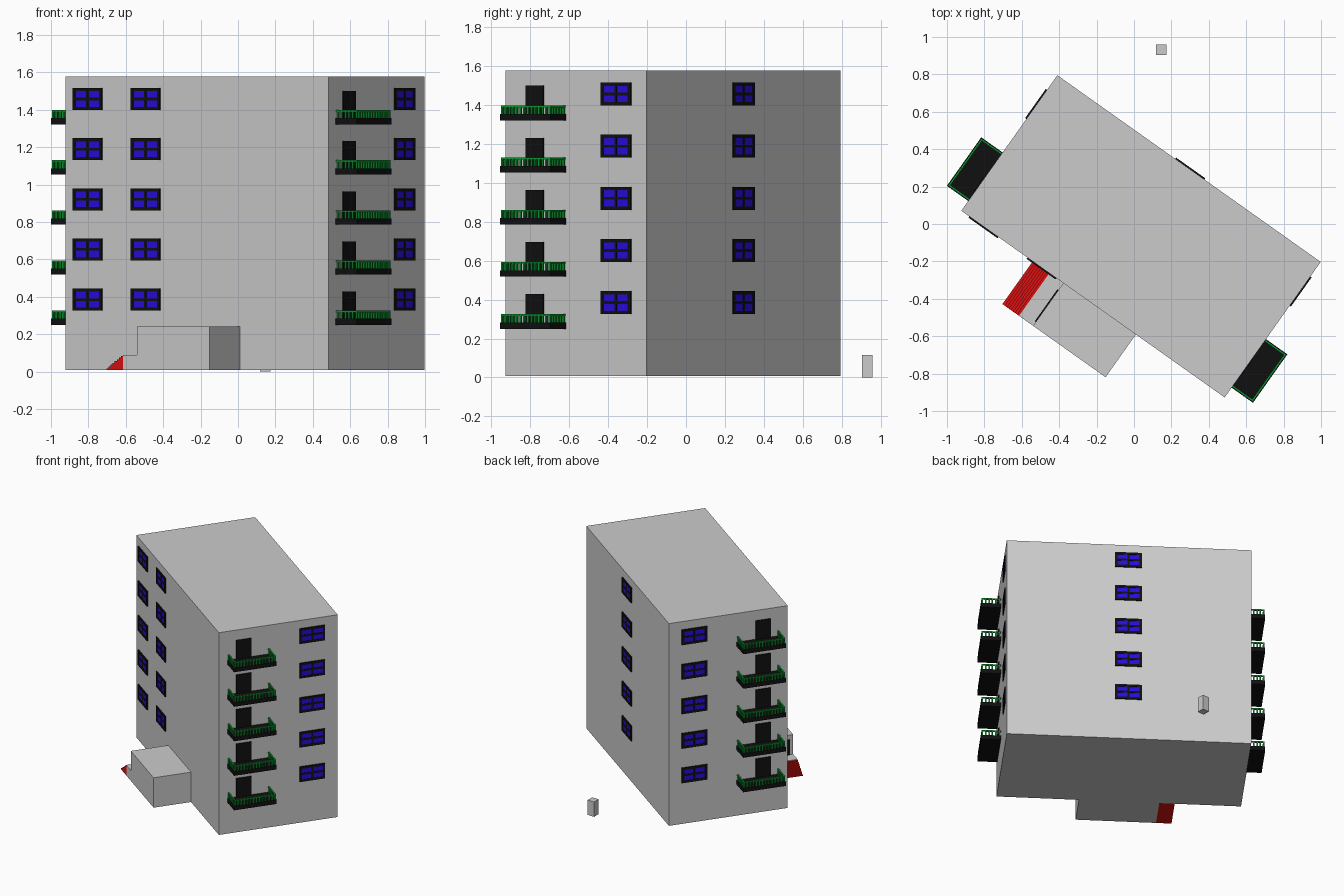
import bpy, bmesh, math
from mathutils import Matrix, Vector

if "Cube" in bpy.data.objects:
    bpy.data.objects.remove(bpy.data.objects["Cube"])

def material(name, rgb):
    m = bpy.data.materials.new(name)
    m.diffuse_color = (*rgb, 1)
    m.use_nodes = True
    m.node_tree.nodes["Principled BSDF"].inputs["Base Color"].default_value = m.diffuse_color
    return m

GREY = material("wall grey", (0.60, 0.60, 0.60))
BLACK = material("frame black", (0.005, 0.005, 0.005))
BLUE = material("glass blue", (0.02, 0.004, 0.72))
GREEN = material("railing green", (0.004, 0.32, 0.03))
RED = material("stair red", (0.72, 0.005, 0.005))

# Building frame: x along the long side, y across the depth
L, W = 0.863, 0.444
BASE, TOP = 0.008, 1.578
FLOOR, FLOORS = 0.268, 5
HOUSE = Matrix.Translation((0.0375, -0.066, 0)) @ Matrix.Rotation(math.radians(-35.33), 4, 'Z')

def box_mesh(name, boxes, mats):
    """Mesh from boxes (x0, x1, y0, y1, z0, z1, material slot)."""
    bm = bmesh.new()
    for x0, x1, y0, y1, z0, z1, slot in boxes:
        mat = Matrix.Translation(((x0 + x1) / 2, (y0 + y1) / 2, (z0 + z1) / 2)) \
            @ Matrix.Diagonal((x1 - x0, y1 - y0, z1 - z0, 1))
        verts = bmesh.ops.create_cube(bm, size=1, matrix=mat)["verts"]
        for f in {f for v in verts for f in v.link_faces}:
            f.material_index = slot
    me = bpy.data.meshes.new(name)
    bm.to_mesh(me)
    bm.free()
    for m in mats:
        me.materials.append(m)
    return me

def place(name, mesh, matrix=HOUSE):
    ob = bpy.data.objects.new(name, mesh)
    bpy.context.collection.objects.link(ob)
    ob.matrix_world = matrix
    return ob

def on_wall(x, y, z, turn):
    """Parts face -y; turn them to the wall they hang on."""
    return HOUSE @ Matrix.Translation((x, y, z)) @ Matrix.Rotation(math.radians(turn), 4, 'Z')

# Main block
place("main_block", box_mesh("main_block", [(-L, L, -W, W, BASE, TOP, 0)], [GREY]))

# Window: black frame bars over a blue pane, origin at centre
w, h, b, c = 0.095, 0.059, 0.017, 0.007
window = box_mesh("window", [
    (-w + b, w - b, -0.004, 0, -h + b, h - b, 1),
    (-w, -w + b, -0.008, 0, -h, h, 0), (w - b, w, -0.008, 0, -h, h, 0),
    (-w + b, w - b, -0.008, 0, -h, -h + b, 0), (-w + b, w - b, -0.008, 0, h - b, h, 0),
    (-c, c, -0.007, 0, -h + b, h - b, 0),
    (-w + b, w - b, -0.007, 0, -c, c, 0)], [BLACK, BLUE])

# Balcony door
door = box_mesh("balcony_door", [(-0.056, 0.056, -0.007, 0, 0, 0.145, 0)], [BLACK])

# Balcony: black slab, green balusters and top rail
hw, depth, slab, rail = 0.159, 0.14, 0.033, 0.076
t, e = 0.010, 0.004
front, side = -depth + e, hw - e
parts = [(-hw, hw, -depth, 0, 0, slab, 0),
         (-side, side, front, front + t, rail - 0.009, rail, 1)]
for s in (-1, 1):
    xs = sorted((s * side, s * (side - t)))
    parts.append((*xs, front + t, 0, rail - 0.009, rail, 1))
    for i in range(1, 6):
        y = front + i * 0.024
        parts.append((*xs, y, y + t, slab, rail - 0.009, 1))
n = 14
for i in range(n):
    x = -side + (2 * side - t) * i / (n - 1)
    parts.append((x, x + t, front, front + t, slab, rail - 0.009, 1))
balcony = box_mesh("balcony", parts, [BLACK, GREEN])

# Repeat the fittings on every floor
for i in range(FLOORS):
    zw, zs = 0.385 + i * FLOOR, 0.250 + i * FLOOR
    for k, x in enumerate((-0.715, -0.335)):
        place(f"front_window_{i}_{k}", window, on_wall(x, -W, zw, 0))
    place(f"back_window_{i}", window, on_wall(0.005, W, zw, 180))
    for label, s in (("right", 1), ("left", -1)):
        place(f"{label}_window_{i}", window, on_wall(s * L, 0.253, zw, 90 * s))
        place(f"{label}_door_{i}", door, on_wall(s * L, -0.259, zs + slab, 90 * s))
        place(f"{label}_balcony_{i}", balcony, on_wall(s * L, -0.221, zs, 90 * s))

# Entrance porch with landing and door
P0, P1, PV, LAND = -0.194, 0.281, -0.724, 0.088
place("porch", box_mesh("porch", [(P0, P1, PV, -W, BASE, 0.24, 0)], [GREY]))
place("landing", box_mesh("landing", [(-0.286, P0, PV, -W, BASE, LAND, 0)], [GREY]))
place("porch_door", box_mesh("porch_door",
      [(P0 - 0.007, P0, -0.698, -0.49, LAND, 0.205, 0)], [BLACK]))

# Red stairs: stepped profile extruded across the landing
steps, x0, x1, rise = 8, -0.395, -0.286, 0.076
profile = [(x1, BASE), (x0, BASE)]
for i in range(steps):
    z = BASE + rise * (i + 1) / steps
    profile += [(x0 + (x1 - x0) * i / steps, z), (x0 + (x1 - x0) * (i + 1) / steps, z)]
bm = bmesh.new()
face = bm.faces.new([bm.verts.new((x, PV, z)) for x, z in profile])
ext = bmesh.ops.extrude_face_region(bm, geom=[face], use_keep_orig=True)
bmesh.ops.translate(bm, vec=Vector((0, -W - PV, 0)),
                    verts=[g for g in ext["geom"] if isinstance(g, bmesh.types.BMVert)])
bmesh.ops.recalc_face_normals(bm, faces=bm.faces)
stairs = bpy.data.meshes.new("stairs")
bm.to_mesh(stairs)
bm.free()
stairs.materials.append(RED)
place("stairs", stairs)

# Small free-standing post behind the building
place("post", box_mesh("post", [(0.117, 0.173, 0.904, 0.960, 0, 0.115, 0)], [GREY]), Matrix())
